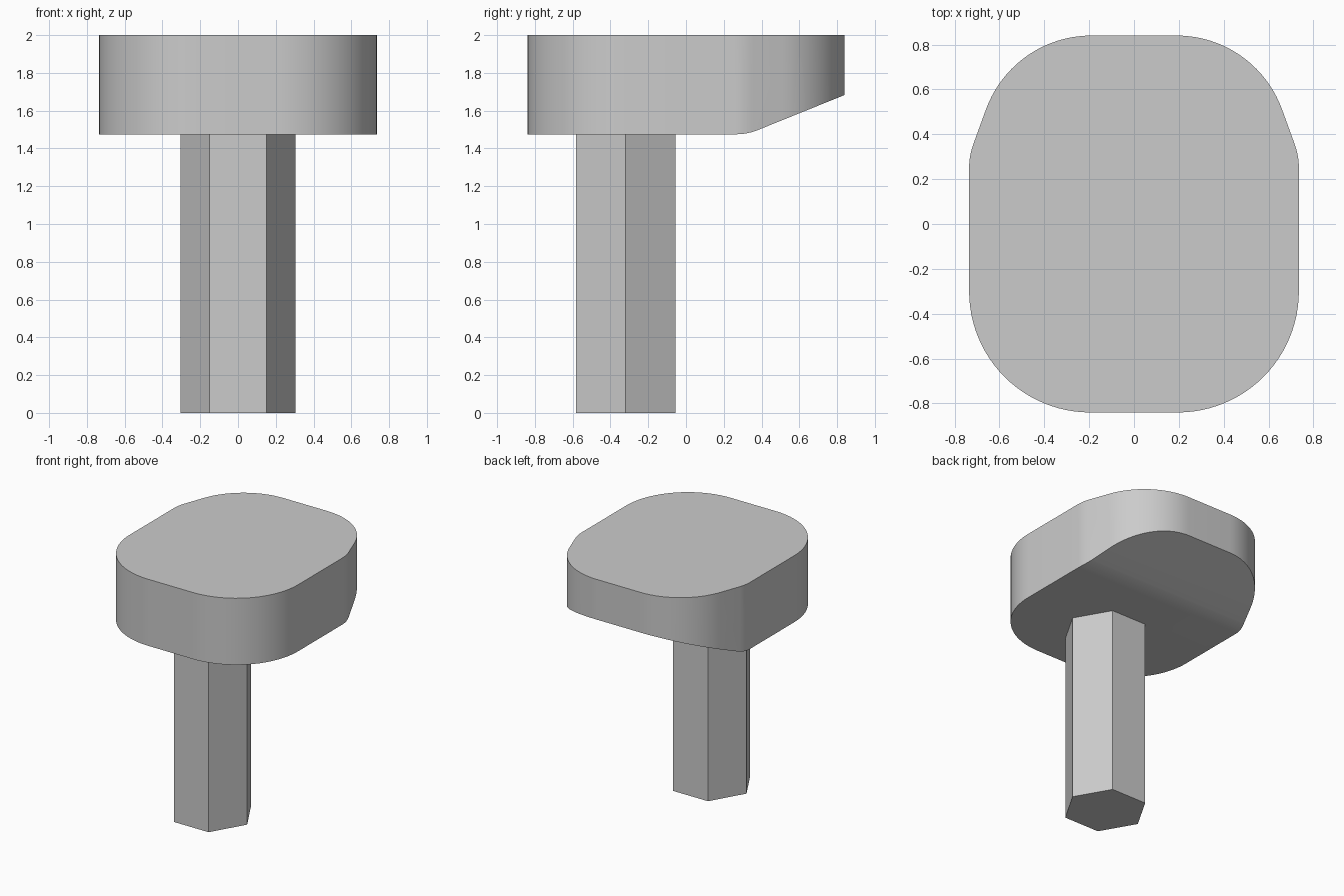
import bpy, bmesh
from math import sin, cos, tan, radians, pi

cube = bpy.data.objects.get("Cube")
if cube:
    bpy.data.objects.remove(cube)

TOP, BASE = 2.0, 1.475
TILT = radians(22)          # slope of the rear underside
BEND_Y, BEND_R = 0.325, 0.31

grey = bpy.data.materials.new("plain_grey")
grey.use_nodes = True
grey.diffuse_color = (0.6, 0.6, 0.6, 1)
grey.node_tree.nodes["Principled BSDF"].inputs["Base Color"].default_value = (0.6, 0.6, 0.6, 1)


def arc(cx, cy, r, start, end, steps):
    return [(cx + r * cos(a), cy + r * sin(a))
            for a in (radians(start + (end - start) * i / steps) for i in range(steps + 1))]


def prism(bm, outline, z0, z1):
    """Extrude a closed outline upwards and return its bottom face."""
    bottom = bm.faces.new([bm.verts.new((x, y, z0)) for x, y in outline])
    top = bmesh.ops.extrude_face_region(bm, geom=[bottom], use_keep_orig=True)["geom"]
    for v in top:
        if isinstance(v, bmesh.types.BMVert):
            v.co.z = z1
    return bottom


def finish(name, bm):
    bmesh.ops.recalc_face_normals(bm, faces=bm.faces[:])
    mesh = bpy.data.meshes.new(name)
    bm.to_mesh(mesh)
    bm.free()
    mesh.materials.append(grey)
    obj = bpy.data.objects.new(name, mesh)
    bpy.context.collection.objects.link(obj)
    bpy.ops.object.select_all(action='DESELECT')
    obj.select_set(True)
    bpy.context.view_layer.objects.active = obj
    bpy.ops.object.shade_smooth_by_angle(angle=radians(30))


# Rounded head: right half of the outline, mirrored to the left
half = (arc(0.195, -0.30, 0.54, -90, 0, 24)
        + arc(0.425, 0.25, 0.31, 0, 20, 6)
        + arc(0.19, 0.34, 0.50, 20, 90, 20))
outline = half + [(-x, y) for x, y in reversed(half)]
bm = bmesh.new()
bottom = prism(bm, outline, BASE, TOP)

# Rear underside: score across the bend, then lift it into a ramp
bend_start = BEND_Y - BEND_R * tan(TILT / 2)
bend_end = bend_start + BEND_R * sin(TILT)
cuts = [bend_start + BEND_R * sin(TILT * i / 6) for i in range(7)]
for y in cuts:
    low = [f for f in bm.faces if all(abs(v.co.z - BASE) < 1e-4 for v in f.verts)]
    geom = set(low)
    for f in low:
        geom.update(f.edges, f.verts)
    bmesh.ops.bisect_plane(bm, geom=list(geom), dist=1e-5,
                           plane_co=(0, y, 0), plane_no=(0, 1, 0))


def underside(y):
    if y <= bend_start:
        return BASE
    if y <= bend_end:
        return BASE + BEND_R - (BEND_R ** 2 - (y - bend_start) ** 2) ** 0.5
    return BASE + (y - BEND_Y) * tan(TILT)


for v in bm.verts:
    if v.co.z < TOP - 0.1:
        v.co.z = underside(v.co.y)
finish("head", bm)

# Hexagonal shaft
bm = bmesh.new()
prism(bm, arc(0, -0.32, 0.304, 0, 300, 5), 0, BASE)
finish("hex_shaft", bm)
